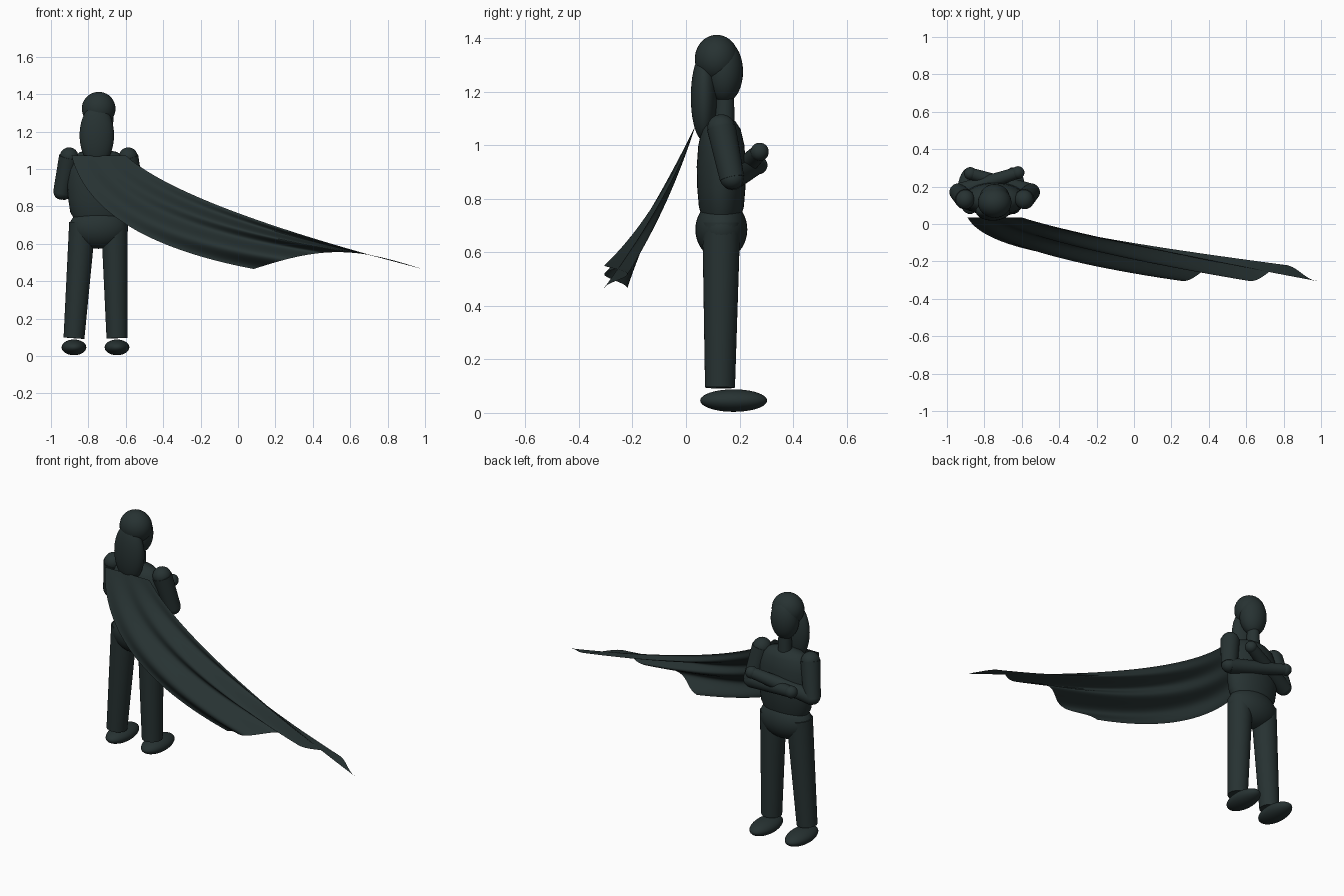
import bpy
import math
from mathutils import Vector

cube = bpy.data.objects.get("Cube")
if cube:
    bpy.data.objects.remove(cube, do_unlink=True)

# One dark slate colour for everything
slate = bpy.data.materials.new("dark_slate")
slate.use_nodes = True
slate.diffuse_color = (0.02, 0.032, 0.032, 1)
slate.node_tree.nodes["Principled BSDF"].inputs["Base Color"].default_value = slate.diffuse_color

MID = -0.745  # x of the body's centre line


def finish(obj, name):
    obj.name = name
    obj.data.materials.append(slate)
    bpy.ops.object.select_all(action="DESELECT")
    obj.select_set(True)
    bpy.context.view_layer.objects.active = obj
    bpy.ops.object.transform_apply(location=False, rotation=True, scale=True)
    bpy.ops.object.shade_smooth_by_angle(angle=math.radians(40))
    return obj


def ellipsoid(name, centre, radii):
    bpy.ops.mesh.primitive_uv_sphere_add(segments=32, ring_count=20, location=centre)
    obj = bpy.context.object
    obj.scale = radii
    return finish(obj, name)


def limb(name, start, end, r_start, r_end):
    a, b = Vector(start), Vector(end)
    bpy.ops.mesh.primitive_cone_add(vertices=32, radius1=r_start, radius2=r_end,
                                    depth=(b - a).length, location=(a + b) / 2)
    obj = bpy.context.object
    obj.rotation_euler = (b - a).to_track_quat("Z", "Y").to_euler()
    return finish(obj, name)


def mesh_object(name, verts, faces):
    mesh = bpy.data.meshes.new(name)
    mesh.from_pydata(verts, [], faces)
    mesh.update()
    obj = bpy.data.objects.new(name, mesh)
    bpy.context.collection.objects.link(obj)
    return finish(obj, name)


# Head, hair and neck
ellipsoid("face", (MID, 0.143, 1.275), (0.08, 0.07, 0.117))
ellipsoid("hair_cap", (MID, 0.115, 1.322), (0.09, 0.082, 0.09))
ellipsoid("hair_back", (MID - 0.01, 0.068, 1.18), (0.092, 0.05, 0.165))
limb("neck", (MID, 0.142, 1.06), (MID, 0.145, 1.2), 0.04, 0.034)

# Torso: oval rings stacked along a profile of (height, half width, half depth)
profile = [(0.72, 0.125, 0.07), (0.77, 0.152, 0.084), (0.84, 0.163, 0.09), (0.92, 0.168, 0.092),
           (1.0, 0.162, 0.086), (1.06, 0.14, 0.072), (1.09, 0.1, 0.052), (1.105, 0.03, 0.02)]
SIDES = 32
verts, faces = [], []
for z, rx, ry in profile:
    for i in range(SIDES):
        a = math.tau * i / SIDES
        verts.append((MID + rx * math.cos(a), 0.132 + ry * math.sin(a), z))
for k in range(len(profile) - 1):
    for i in range(SIDES):
        j = (i + 1) % SIDES
        faces.append((k * SIDES + i, k * SIDES + j, (k + 1) * SIDES + j, (k + 1) * SIDES + i))
faces.append(tuple(reversed(range(SIDES))))
faces.append(tuple(range(len(verts) - SIDES, len(verts))))
mesh_object("torso", verts, faces)
ellipsoid("pelvis", (MID, 0.132, 0.685), (0.158, 0.097, 0.112))

# Legs and feet
for side, top_x, foot_x in (("right", -0.832, -0.877), ("left", -0.661, -0.647)):
    limb(side + "_leg", (foot_x, 0.127, 0.095), (top_x, 0.132, 0.71), 0.056, 0.071)
    ellipsoid(side + "_foot", (foot_x, 0.178, 0.046), (0.066, 0.125, 0.042))

# Arms folded across the chest, one forearm resting over the other
for side, s, hand in (("right", -1, (-0.62, 0.275, 0.975)), ("left", 1, (-0.875, 0.27, 0.925))):
    shoulder = (MID + s * 0.158, 0.132, 1.065)
    elbow = (MID + s * 0.197, 0.172, 0.875)
    ellipsoid(side + "_shoulder", shoulder, (0.05, 0.052, 0.05))
    limb(side + "_upper_arm", shoulder, elbow, 0.054, 0.046)
    ellipsoid(side + "_elbow", elbow, (0.044, 0.044, 0.04))
    limb(side + "_forearm", elbow, hand, 0.044, 0.031)
    ellipsoid(side + "_hand", hand, (0.034, 0.034, 0.034))

# Cape: each strand is a sagging curve from the shoulders to a rippled hem
ACROSS, ALONG = 60, 36
verts, faces = [], []
for i in range(ACROSS + 1):
    u = i / ACROSS
    ripple = 0.043 * math.cos(5 * math.pi * u)
    top = Vector((-0.89 + 0.29 * u, 0.035, 1.072))
    hem = Vector((0.083 + 0.902 * u, -0.262 + ripple, 0.465 + 0.09 * math.sin(math.pi * u)))
    sag = Vector((-0.78 + 0.48 * u, -0.18 + 0.13 * u + 0.3 * ripple, 0.63 + 0.17 * u))
    for k in range(ALONG + 1):
        t = k / ALONG
        verts.append(top * (1 - t) ** 2 + sag * 2 * t * (1 - t) + hem * t * t)
for i in range(ACROSS):
    for k in range(ALONG):
        a = i * (ALONG + 1) + k
        faces.append((a, a + 1, a + ALONG + 2, a + ALONG + 1))
mesh_object("cape", verts, faces)
